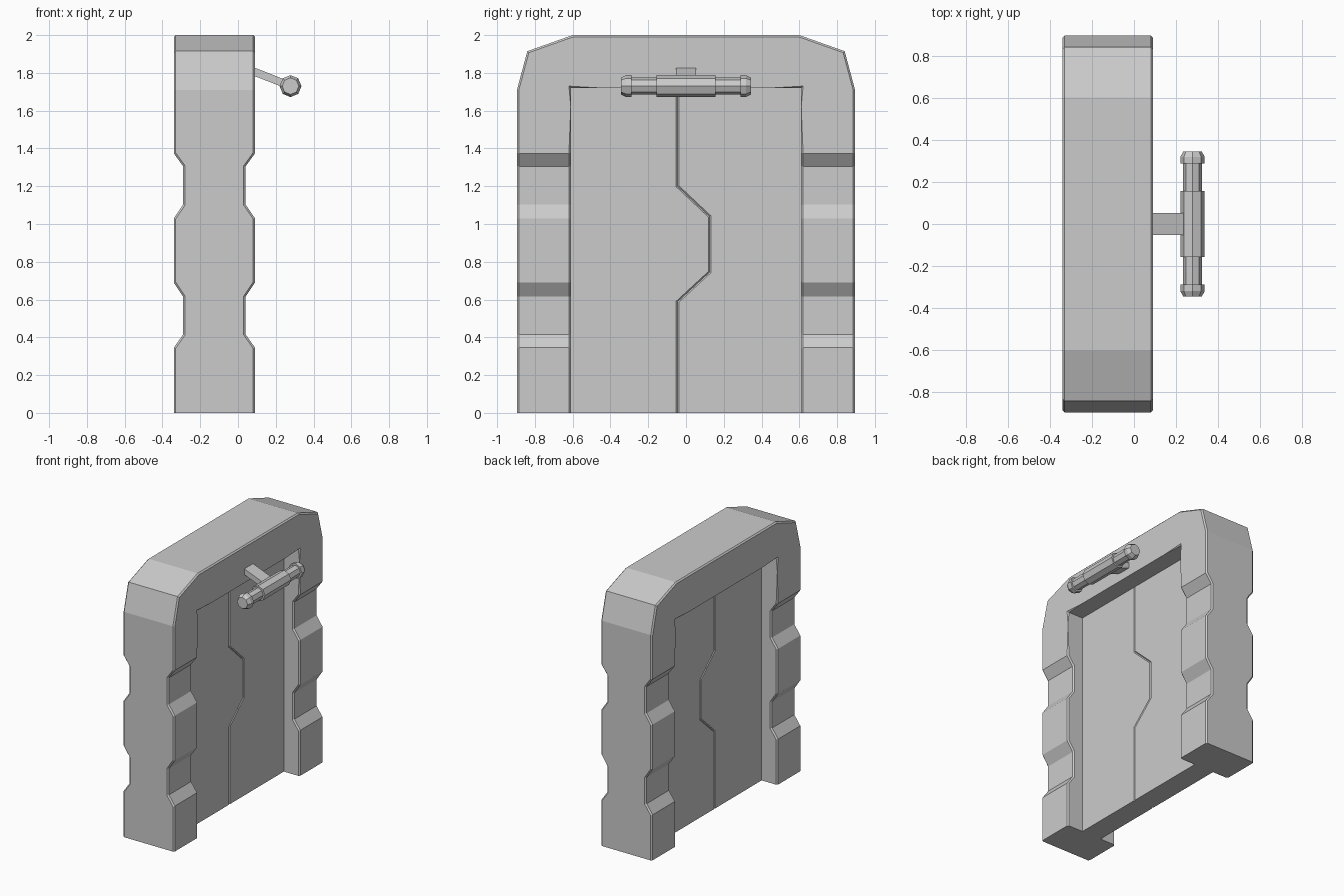
import bpy, bmesh, math

if "Cube" in bpy.data.objects:
    bpy.data.objects.remove(bpy.data.objects["Cube"])

X_BACK, X_FRONT = -0.34, 0.09


def finish(bm, name):
    bmesh.ops.recalc_face_normals(bm, faces=bm.faces[:])
    me = bpy.data.meshes.new(name)
    bm.to_mesh(me)
    bm.free()
    ob = bpy.data.objects.new(name, me)
    bpy.context.collection.objects.link(ob)
    return ob


def loft(rings, bevel=0.0):
    """Skin closed rings, cap both ends, chamfer the lengthwise edges."""
    bm = bmesh.new()
    rows = [[bm.verts.new(p) for p in r] for r in rings]
    n = len(rows[0])
    for a, b in zip(rows, rows[1:]):
        for i in range(n):
            j = (i + 1) % n
            bm.faces.new((a[i], a[j], b[j], b[i]))
    bm.faces.new(rows[0])
    bm.faces.new(rows[-1])
    if bevel:
        edges = [bm.edges.get((a[i], b[i])) for a, b in zip(rows, rows[1:]) for i in range(n)]
        bmesh.ops.bevel(bm, geom=edges, offset=bevel, segments=1,
                        affect='EDGES', clamp_overlap=True)
    return bm


# Door frame: stations (outer y, outer z, inner y, inner z, notch depth)
D = 0.05
levels = [(0, 0), (0.345, 0), (0.416, D), (0.615, D), (0.69, 0),
          (1.03, 0), (1.103, D), (1.305, D), (1.374, 0)]
half = [(0.895, z, 0.61, z, d) for z, d in levels]
half += [(0.895, 1.71, 0.61, 1.62, 0), (0.84, 1.915, 0.61, 1.72, 0), (0.6, 2.0, 0.45, 1.72, 0)]
stations = [(-a, b, -c, d, e) for a, b, c, d, e in half] + half[::-1]
rings = [[(X_FRONT - d, oy, oz), (X_FRONT - d, iy, iz), (X_BACK + d, iy, iz), (X_BACK + d, oy, oz)]
         for oy, oz, iy, iz, d in stations]
finish(loft(rings, 0.01), "door_frame")

# Two interlocking door leaves sharing a stepped seam
seam = [(-0.045, 0), (-0.045, 0.588), (0.125, 0.745), (0.125, 1.04), (-0.045, 1.2), (-0.045, 1.725)]
for name, side in (("door_leaf_left", -0.615), ("door_leaf_right", 0.615)):
    rings = [[(-0.042, y, z), (-0.208, y, z), (-0.208, side, z), (-0.042, side, z)] for y, z in seam]
    bm = loft(rings)
    edges = [e for e in bm.edges
             if all(abs(v.co.y) < 0.3 for v in e.verts)
             and abs(e.verts[0].co.x - e.verts[1].co.x) < 1e-4]
    bmesh.ops.bevel(bm, geom=edges, offset=0.007, segments=1, affect='EDGES')
    finish(bm, name)

# Lamp arm sloping down from the frame
arm = [(0.08, 1.786), (0.08, 1.831), (0.28, 1.752), (0.28, 1.708)]
finish(loft([[(x, y, z) for x, z in arm] for y in (-0.052, 0.052)]), "lamp_arm")


# Octagonal lamp pieces along y: list of (y, radius)
def tube(name, profile):
    rings = [[(0.278 + r * math.cos(k * math.pi / 4), y, 1.73 + r * math.sin(k * math.pi / 4))
              for k in range(8)] for y, r in profile]
    finish(loft(rings), name)


tube("lamp_tube", [(-0.3, 0.045), (0.3, 0.045)])
tube("lamp_sleeve", [(-0.157, 0.058), (0.157, 0.058)])
for name, s in (("lamp_cap_left", -1), ("lamp_cap_right", 1)):
    tube(name, [(s * 0.288, 0.058), (s * 0.318, 0.058), (s * 0.345, 0.044)])
